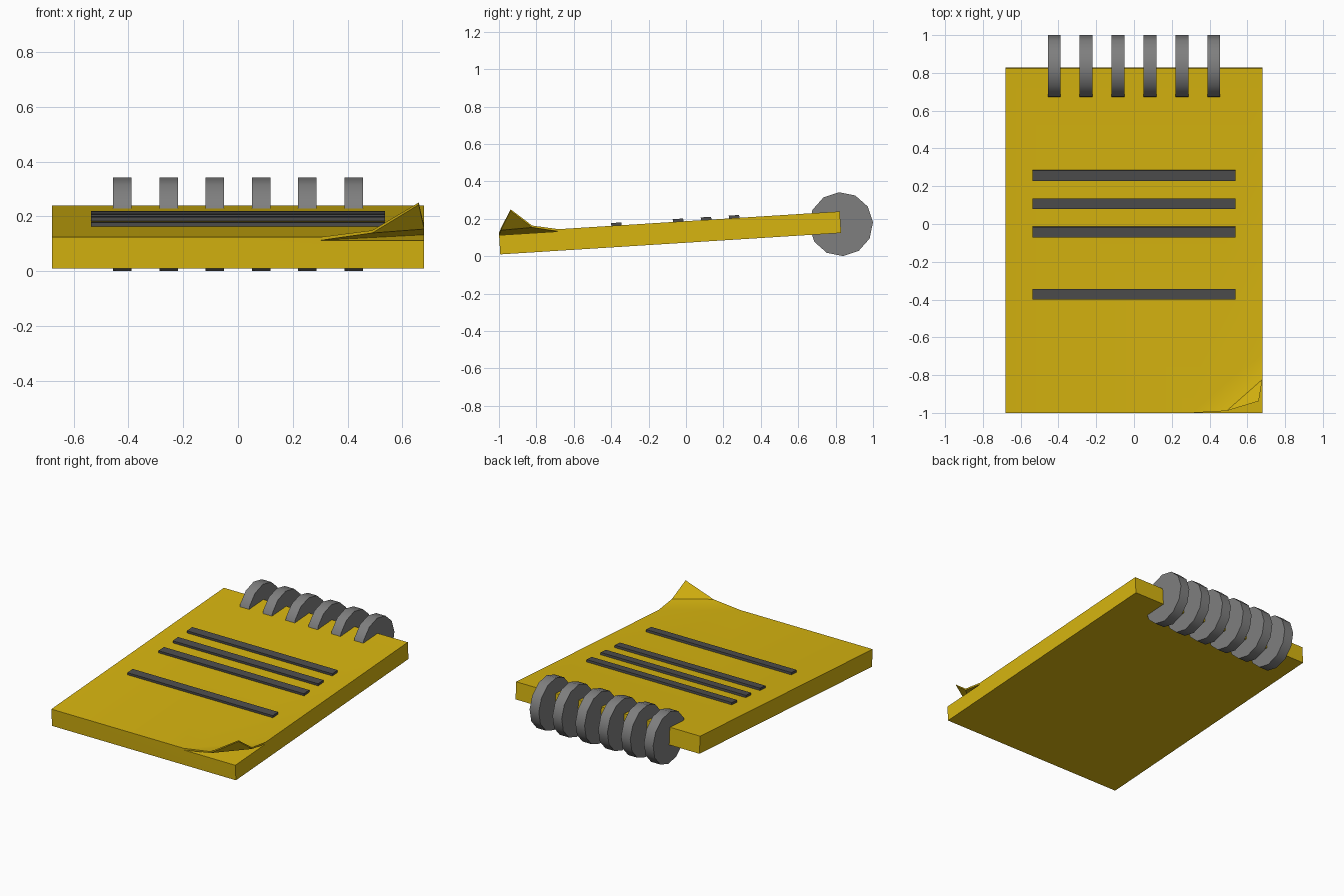
import bpy, bmesh, math
from mathutils import Matrix

if "Cube" in bpy.data.objects:
    bpy.data.objects.remove(bpy.data.objects["Cube"])

TILT = math.radians(3.6)
# Pad frame: local origin on the front bottom edge, leaning up to the back
PAD = Matrix.Translation((0, -0.993, 0.01)) @ Matrix.Rotation(TILT, 4, 'X')
W, L, H = 0.68, 1.826, 0.115      # half width, length, thickness
K = H - 0.012                     # level below the top sheet


def material(name, rgb):
    m = bpy.data.materials.new(name)
    m.diffuse_color = (*rgb, 1)
    m.use_nodes = True
    m.node_tree.nodes["Principled BSDF"].inputs["Base Color"].default_value = m.diffuse_color
    return m


YELLOW = material("yellow_paper", (0.68, 0.46, 0.005))
GREY = material("ring_grey", (0.21, 0.21, 0.21))
DARK = material("dark_line", (0.075, 0.075, 0.075))


def finish(ob, name, mat, angle=None):
    ob.name = name
    ob.data.materials.append(mat)
    if angle:
        bpy.ops.object.select_all(action='DESELECT')
        ob.select_set(True)
        bpy.context.view_layer.objects.active = ob
        bpy.ops.object.shade_smooth_by_angle(angle=math.radians(angle))


# Pad block with the top sheet curling up at the front right corner
points = {
    'b0': (-W, 0, 0), 'b1': (W, 0, 0), 'b2': (W, L, 0), 'b3': (-W, L, 0),
    't0': (-W, 0, H), 't2': (W, L, H), 't3': (-W, L, H),
    'A': (0.30, 0, H), 'B': (0.49, 0.012, H + 0.024), 'T': (0.66, 0.07, H + 0.122),
    'C': (W, 0.18, H + 0.028), 'D': (W, 0.32, H),
    'pA': (0.30, 0, K), 'pc': (W, 0, K), 'pD': (W, 0.32, K),
    'uB': (0.49, 0.012, K + 0.026), 'uT': (0.66, 0.07, H + 0.114), 'uC': (W, 0.18, K + 0.03),
}
faces = ["b0 b3 b2 b1", "b2 b3 t3 t2", "b3 b0 t0 t3",       # bottom, back, left
         "b0 b1 pc pA A t0", "b1 b2 t2 D pD pc",            # front, right
         "t0 A D t2 t3", "A B C D", "B T C",                # top sheet and curl
         "pA pc pD", "pA pD uC uB", "uB uC uT",             # under the curl
         "A pA uB B", "B uB uT T", "T uT uC C", "C uC pD D"]  # sheet edge
bm = bmesh.new()
v = {k: bm.verts.new(PAD @ Matrix.Translation(p).translation) for k, p in points.items()}
for f in faces:
    bm.faces.new([v[k] for k in f.split()])
bmesh.ops.recalc_face_normals(bm, faces=bm.faces)
mesh = bpy.data.meshes.new("note_pad")
bm.to_mesh(mesh)
bm.free()
pad = bpy.data.objects.new("note_pad", mesh)
bpy.context.collection.objects.link(pad)
finish(pad, "note_pad", YELLOW, 40)

# Ruled lines lying on the page
for i, y in enumerate((0.26, 0.11, -0.04, -0.37)):
    bpy.ops.mesh.primitive_cube_add(size=1)
    line = bpy.context.object
    line.data.transform(PAD @ Matrix.Translation((0, y + 1.0, H))
                        @ Matrix.Diagonal((1.075, 0.056, 0.03, 1)))
    finish(line, f"text_line_{i + 1}", DARK)

# Binding rings: twelve-sided discs through the back edge
for i in range(6):
    bpy.ops.mesh.primitive_cylinder_add(vertices=12, radius=0.171, depth=0.068)
    ring = bpy.context.object
    ring.data.transform(Matrix.Translation(((i - 2.5) * 0.169, 0.829, 0.1715))
                        @ Matrix.Rotation(TILT, 4, 'X')
                        @ Matrix.Rotation(math.pi / 2, 4, 'Y'))
    finish(ring, f"binding_ring_{i + 1}", GREY, 40)
